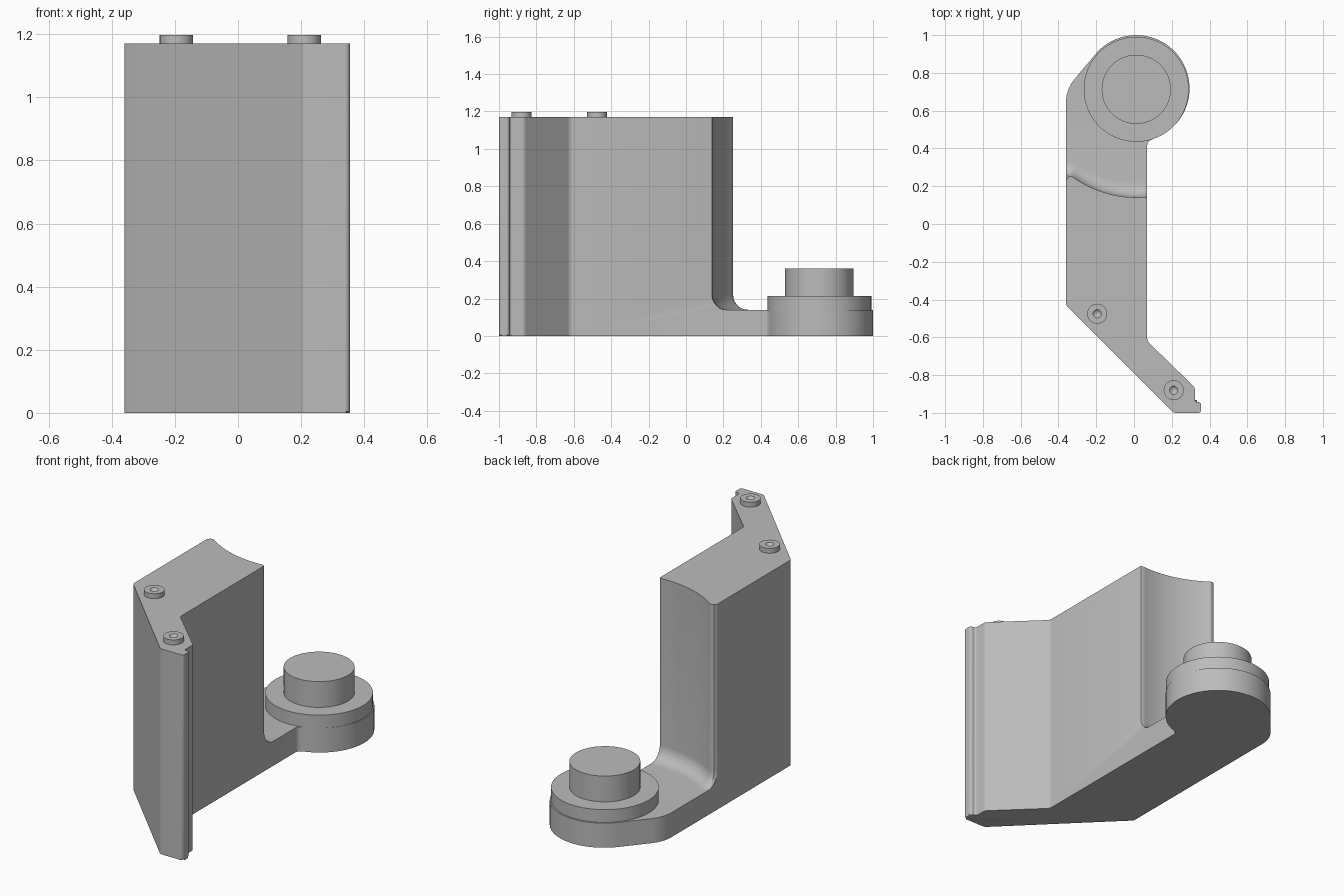
import bpy, bmesh, math
from mathutils import Vector

if "Cube" in bpy.data.objects:
    bpy.data.objects.remove(bpy.data.objects["Cube"])

GREY = (0.5, 0.5, 0.5, 1)
mat = bpy.data.materials.new("plain grey")
mat.use_nodes = True
mat.diffuse_color = GREY
mat.node_tree.nodes["Principled BSDF"].inputs["Base Color"].default_value = GREY

TOP, FLOOR, FILLET = 1.17, 0.14, 0.08
PIVOT = Vector((0.012, 0.718))
LOBE_R = 0.282


def rounded(corners, steps=6):
    """Turn (x, y, radius) corners into an outline with filleted corners."""
    out = []
    for i, (x, y, r) in enumerate(corners):
        p = Vector((x, y))
        if r == 0:
            out.append(p)
            continue
        a = (Vector(corners[i - 1][:2]) - p).normalized()
        b = (Vector(corners[(i + 1) % len(corners)][:2]) - p).normalized()
        half = a.angle(b) / 2
        centre = p + (a + b).normalized() * r / math.sin(half)
        start = p + a * r / math.tan(half) - centre
        end = p + b * r / math.tan(half) - centre
        for k in range(steps + 1):
            t = k / steps
            out.append(centre + start.lerp(end, t).normalized() * r)
    return out


def finish(name, bm):
    bmesh.ops.remove_doubles(bm, verts=bm.verts, dist=1e-5)
    bmesh.ops.recalc_face_normals(bm, faces=bm.faces)
    mesh = bpy.data.meshes.new(name)
    bm.to_mesh(mesh)
    bm.free()
    mesh.materials.append(mat)
    obj = bpy.data.objects.new(name, mesh)
    bpy.context.collection.objects.link(obj)
    return obj


def smooth(obj):
    bpy.ops.object.select_all(action='DESELECT')
    obj.select_set(True)
    bpy.context.view_layer.objects.active = obj
    bpy.ops.object.shade_smooth_by_angle(angle=math.radians(30))


def loft(layers):
    """Skin closed rings of 3D points and cap both ends."""
    bm = bmesh.new()
    rings = [[bm.verts.new(p) for p in ring] for ring in layers]
    n = len(rings[0])
    for low, high in zip(rings, rings[1:]):
        for i in range(n):
            j = (i + 1) % n
            bm.faces.new((low[i], low[j], high[j], high[i]))
    bm.faces.new(rings[0])
    bm.faces.new(rings[-1])
    return bm


def lathe(name, x, y, profile, steps=64):
    bm = bmesh.new()
    verts = [bm.verts.new((x + r, y, z)) for r, z in profile]
    edges = [bm.edges.new(pair) for pair in zip(verts, verts[1:])]
    bmesh.ops.spin(bm, geom=verts + edges, cent=(x, y, 0), axis=(0, 0, 1),
                   angle=math.tau, steps=steps, use_merge=True)
    obj = finish(name, bm)
    smooth(obj)
    return obj


# Footprint: angled front plate with a small lip, straight wall, round lobe
arc = []
for k in range(49):
    a = math.radians(-72 + 212 * k / 48)
    arc.append((PIVOT.x + LOBE_R * math.cos(a), PIVOT.y + LOBE_R * math.sin(a), 0))
corners = [(-0.36, -0.43, 0.03), (0.21, -1, 0.03), (0.355, -1, 0.015),
           (0.355, -0.943, 0.015), (0.322, -0.943, 0.012), (0.322, -0.865, 0.03),
           (0.07, -0.62, 0.04), (0.07, 0.435, 0.03)]
corners += arc + [(-0.36, 0.713, 0.19)]
outline = rounded(corners, 8)
bm = loft([[(p.x, p.y, z) for p in outline] for z in (0, TOP)])
bottom = [e for e in bm.edges if all(v.co.z < 1e-4 for v in e.verts)]
bmesh.ops.bevel(bm, geom=bottom, offset=0.01, segments=3, profile=0.5,
                affect='EDGES', clamp_overlap=False)
body = finish("bracket_body", bm)

# Cutter clearing the space above the lobe, with a curved back and floor fillet
back = [(0.5, 0.125), (0.073, 0.125), (0.068, 0.138)]
for k in range(21):
    x = 0.058 - 0.385 * k / 20
    back.append((x, PIVOT.y - math.sqrt(0.577 ** 2 - (x - PIVOT.x) ** 2)))
back += [(-0.338, 0.252), (-0.35, 0.248), (-0.357, 0.238), (-0.362, 0.23), (-0.6, 0.23)]
layers = []
for k in range(9):
    a = math.pi / 2 * k / 8
    layers.append((FLOOR + FILLET * (1 - math.cos(a)), FILLET * (1 - math.sin(a))))
layers.append((TOP + 0.2, 0))
rings = [[(x, y + d, z) for x, y in back] + [(-0.6, 1.4, z), (0.5, 1.4, z)]
         for z, d in layers]
cutter = finish("clearance_cutter", loft(rings))
cutter.hide_render = True

cut = body.modifiers.new("clearance", 'BOOLEAN')
cut.operation = 'DIFFERENCE'
cut.solver = 'EXACT'
cut.object = cutter
bpy.context.view_layer.objects.active = body
body.select_set(True)
bpy.ops.object.modifier_apply(modifier=cut.name)
bpy.data.objects.remove(cutter)
smooth(body)

# Stepped pivot: wide washer below a plain pin
lathe("pivot_pin", PIVOT.x, 0.713,
      [(0, 0.13), (0.278, 0.13), (0.278, 0.213), (0.183, 0.213), (0.183, 0.36), (0, 0.36)])

# Two round bosses with countersunk centres on the top face
for side, x, y in (("rear", -0.195, -0.475), ("front", 0.21, -0.88)):
    lathe(side + "_boss", x, y,
          [(0, 1.16), (0.053, 1.16), (0.053, 1.198), (0.022, 1.198), (0, 1.175)], 32)
